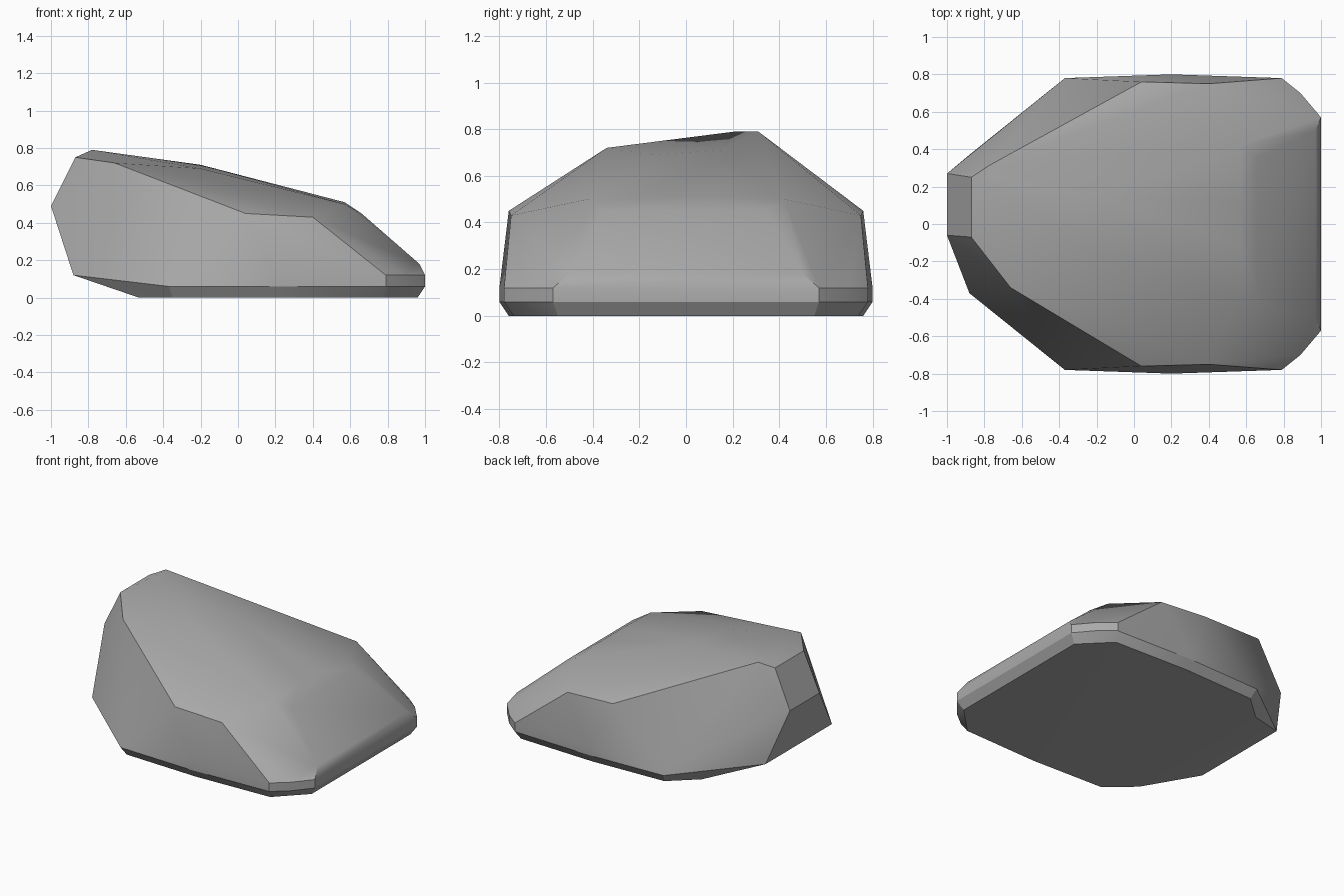
import bpy, bmesh
from math import radians

cube = bpy.data.objects.get("Cube")
if cube:
    bpy.data.objects.remove(cube, do_unlink=True)

# Stone colour
grey = bpy.data.materials.new("stone_grey")
grey.use_nodes = True
grey.diffuse_color = (0.4, 0.4, 0.4, 1)
grey.node_tree.nodes["Principled BSDF"].inputs["Base Color"].default_value = (0.4, 0.4, 0.4, 1)


def both_sides(points):
    """Repeat points on the front and the back."""
    return [(x, s * y, z) for x, y, z in points for s in (-1, 1)]


# Flat underside, bevelled rim and side walls
base = both_sides([(0.96, 0.55, 0), (0.77, 0.74, 0), (0.2, 0.76, 0),
                   (-0.35, 0.74, 0), (-0.53, 0.58, 0)])
rim = both_sides([(x, y, z) for z in (0.06, 0.12) for x, y in
                  ((1, 0.57), (0.89, 0.7), (0.79, 0.78), (0.2, 0.8))])
rim += both_sides([(-0.37, 0.78, 0.06), (-0.88, 0.37, 0.12)])

# Shoulders and the rounded slope at the low end
shoulders = both_sides([(0.04, 0.76, 0.45), (0.4, 0.75, 0.43),
                        (0.57, 0.42, 0.5), (0.66, 0.35, 0.45),
                        (0.97, 0.5, 0.18), (0.57, 0.12, 0.51)])

# Blunt high end and domed top
crown = [(-1, -0.06, 0.49), (-1, 0.27, 0.49), (-0.87, -0.07, 0.75),
         (-0.87, 0.25, 0.75), (-0.78, 0.31, 0.79), (-0.78, 0.21, 0.79),
         (-0.66, -0.34, 0.72), (-0.2, 0.15, 0.71), (-0.2, -0.15, 0.69)]

# Wrap the stone around its corners
bm = bmesh.new()
for p in base + rim + shoulders + crown:
    bm.verts.new(p)
hull = bmesh.ops.convex_hull(bm, input=bm.verts)
loose = {v for v in hull["geom_interior"] + hull["geom_unused"]
         if isinstance(v, bmesh.types.BMVert)}
bmesh.ops.delete(bm, geom=list(loose), context="VERTS")
bmesh.ops.dissolve_limit(bm, angle_limit=radians(1), verts=bm.verts, edges=bm.edges)
bmesh.ops.recalc_face_normals(bm, faces=bm.faces)

mesh = bpy.data.meshes.new("boulder")
bm.to_mesh(mesh)
bm.free()
mesh.materials.append(grey)
boulder = bpy.data.objects.new("boulder", mesh)
bpy.context.collection.objects.link(boulder)

# Soft facets with crisp creases
bpy.ops.object.select_all(action="DESELECT")
boulder.select_set(True)
bpy.context.view_layer.objects.active = boulder
bpy.ops.object.shade_smooth_by_angle(angle=radians(30))
